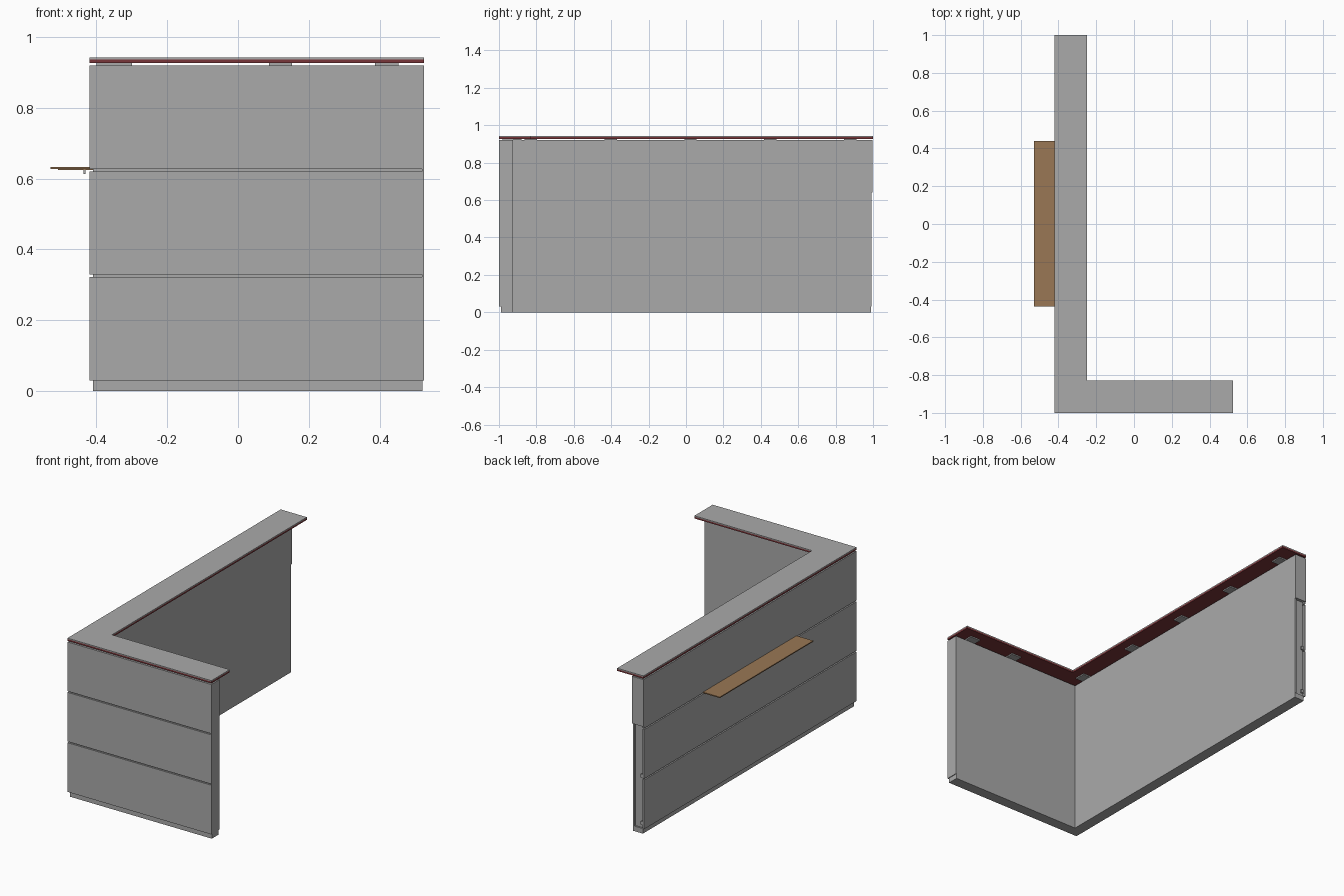
import bpy

# Remove the default cube
cube = bpy.data.objects.get("Cube")
if cube:
    bpy.data.objects.remove(cube, do_unlink=True)


def material(name, rgb):
    mat = bpy.data.materials.new(name)
    mat.use_nodes = True
    mat.diffuse_color = (*rgb, 1)
    mat.node_tree.nodes["Principled BSDF"].inputs["Base Color"].default_value = (*rgb, 1)
    return mat


grey = material("grey laminate", (0.40, 0.40, 0.40))
red = material("dark red board", (0.19, 0.035, 0.04))
brown = material("brown wood", (0.32, 0.185, 0.09))


def box(name, x, y, z, mat):
    """Box from (low, high) ranges on each axis."""
    mid = [(a + b) / 2 for a, b in (x, y, z)]
    bpy.ops.mesh.primitive_cube_add(size=1, location=mid)
    ob = bpy.context.object
    ob.name = name
    size = [b - a for a, b in (x, y, z)]
    for v in ob.data.vertices:
        v.co = [c * s for c, s in zip(v.co, size)]
    ob.data.materials.append(mat)
    return ob


LEFT, RIGHT = -0.42, 0.525      # outer extents in x
FRONT, BACK = -1.0, 1.0         # outer extents in y
WALL, SKIN = 0.075, 0.01        # wall and cladding thickness
BASE, TOP = 0.03, 0.92          # wall body heights
inner_x, inner_y = LEFT + WALL, FRONT + WALL

# Plinths, set back from the cladding
box("long_plinth", (LEFT + SKIN, inner_x), (FRONT + SKIN, 0.99), (0, BASE), grey)
box("short_plinth", (inner_x, RIGHT - 0.004), (FRONT + SKIN, inner_y), (0, BASE), grey)

# Wall cores behind the cladding
box("long_core", (LEFT + SKIN, inner_x - SKIN), (FRONT + SKIN, 0.98), (BASE, TOP), grey)
box("short_core", (inner_x - SKIN, RIGHT - 0.005), (FRONT + SKIN, inner_y - 0.001), (BASE, TOP), grey)

# Inner boards
box("long_inner_board", (inner_x - SKIN, inner_x), (inner_y - SKIN, 0.992), (BASE, TOP), grey)
box("short_inner_board", (inner_x, RIGHT - 0.005), (inner_y - SKIN, inner_y), (BASE, TOP), grey)

# Three rows of outer cladding with shadow gaps
GAP = 0.007
row = (TOP - BASE - 2 * GAP) / 3
for i in range(3):
    low = BASE + i * (row + GAP)
    span = (low, low + row)
    box(f"front_panel_{i + 1}", (LEFT, RIGHT - 0.005), (FRONT, FRONT + SKIN), span, grey)
    box(f"side_panel_{i + 1}", (LEFT, LEFT + SKIN), (FRONT + SKIN, 0.992), span, grey)

# End caps: full height on the short wing, upper part only on the long wing
box("short_end_cap", (RIGHT - 0.005, RIGHT), (FRONT, inner_y), (BASE, TOP), grey)
box("long_end_cap", (LEFT, inner_x), (0.98, 0.998), (0.64, TOP), grey)

# Small fixings in the open lower end
for i, z in enumerate((0.05, 0.33)):
    box(f"end_fixing_{i + 1}", (LEFT + SKIN, LEFT + 0.025), (0.98, 0.99), (z, z + 0.02), grey)

# Spacer plates carrying the counter
for i in range(5):
    y = -0.83 + i * 0.427
    box(f"long_spacer_{i + 1}", (-0.40, -0.30), (y - 0.033, y + 0.033), (TOP, 0.927), grey)
for i, x in enumerate((0.12, 0.42)):
    box(f"short_spacer_{i + 1}", (x - 0.033, x + 0.033), (-0.98, -0.88), (TOP, 0.927), grey)

# Two-layer counter, overhanging the inside
DEPTH = 0.172
for name, span, mat in (("board", (0.927, 0.937), red), ("surface", (0.937, 0.943), grey)):
    box(f"long_counter_{name}", (LEFT, LEFT + DEPTH), (FRONT, BACK), span, mat)
    box(f"short_counter_{name}", (LEFT + DEPTH, RIGHT), (FRONT, FRONT + DEPTH), span, mat)

# Visitor shelf fixed into the upper shadow gap
box("shelf", (-0.53, LEFT), (-0.437, 0.44), (0.627, 0.633), brown)
box("shelf_support", (-0.508, LEFT + SKIN), (-0.41, 0.41), (0.624, 0.627), brown)
box("shelf_lip", (-0.436, -0.431), (-0.41, 0.41), (0.613, 0.624), grey)
